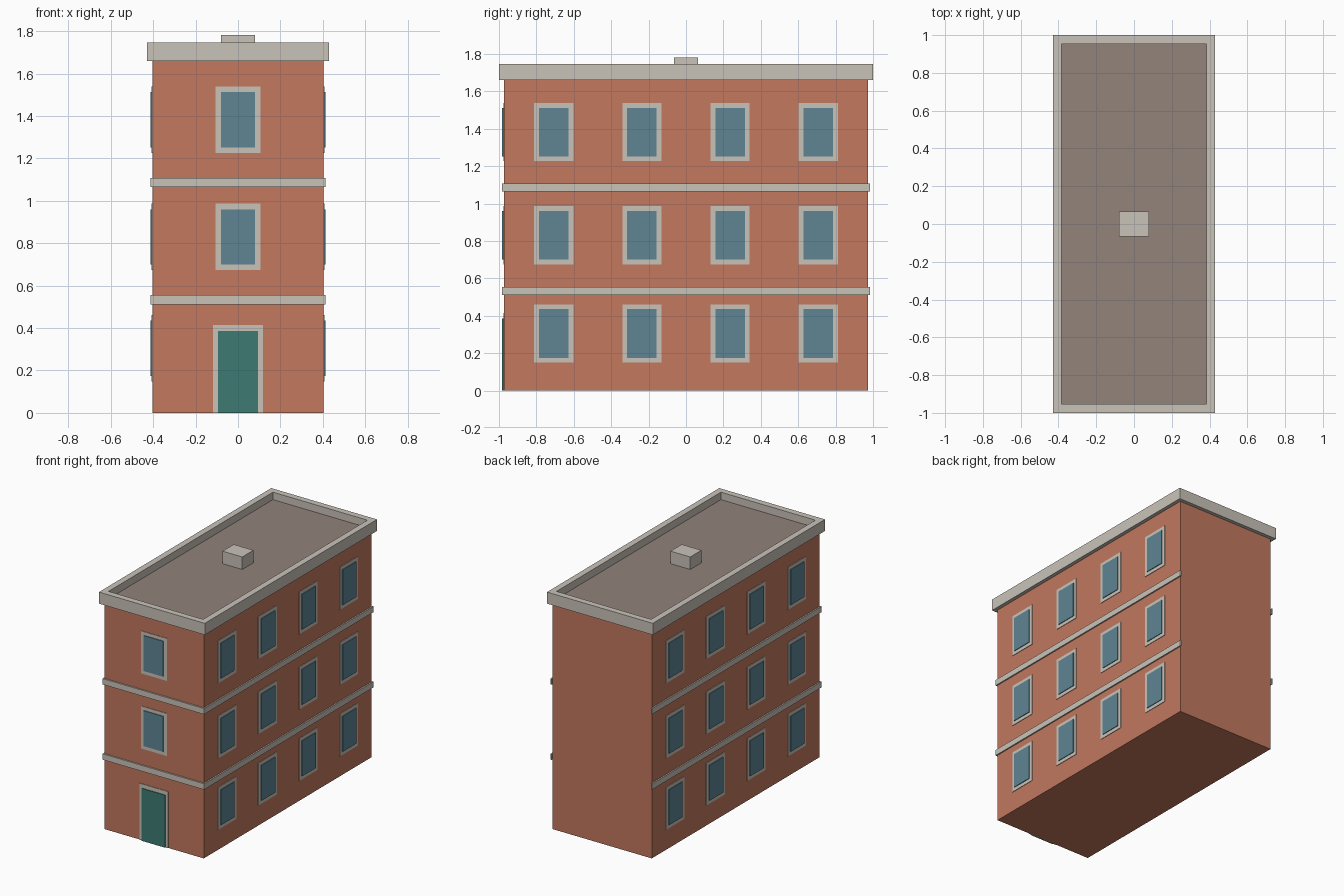
import bpy
import bmesh
from mathutils import Vector

if "Cube" in bpy.data.objects:
    bpy.data.objects.remove(bpy.data.objects["Cube"], do_unlink=True)


def material(name, r, g, b):
    m = bpy.data.materials.new(name)
    m.use_nodes = True
    m.diffuse_color = (r, g, b, 1)
    bsdf = m.node_tree.nodes["Principled BSDF"]
    bsdf.inputs["Base Color"].default_value = (r, g, b, 1)
    bsdf.inputs["Roughness"].default_value = 0.8
    return m


BRICK = material("brick", 0.54, 0.188, 0.112)
STONE = material("pale stone", 0.584, 0.546, 0.485)
ROOF = material("roof felt", 0.287, 0.227, 0.195)
GLASS = material("window glass", 0.112, 0.235, 0.296)
DOOR = material("green door", 0.047, 0.195, 0.168)

HALF_X, HALF_Y = 0.403, 0.973      # wall half sizes
EAVES, TOP = 1.66, 1.745           # cornice bottom and top
FRAME_OUT, PANE_OUT = 0.004, 0.0095


def box(name, low, high, mat):
    """Axis-aligned box between two corners."""
    low, high = Vector(low), Vector(high)
    bm = bmesh.new()
    bmesh.ops.create_cube(bm, size=1)
    bmesh.ops.scale(bm, vec=high - low, verts=bm.verts)
    bmesh.ops.translate(bm, vec=(low + high) / 2, verts=bm.verts)
    mesh = bpy.data.meshes.new(name)
    bm.to_mesh(mesh)
    bm.free()
    mesh.materials.append(mat)
    ob = bpy.data.objects.new(name, mesh)
    bpy.context.collection.objects.link(ob)
    return ob


def plate(name, wall, along, width, z0, z1, out, mat):
    """Thin plate on the front, left or right wall."""
    a, b = along - width / 2, along + width / 2
    if wall == "front":
        box(name, (a, -HALF_Y - out, z0), (b, -HALF_Y, z1), mat)
    else:
        side = 1 if wall == "left" else -1
        xs = sorted((side * HALF_X, side * (HALF_X + out)))
        box(name, (xs[0], a, z0), (xs[1], b, z1), mat)


def window(name, wall, along, z):
    plate(name + "_frame", wall, along, 0.21, z - 0.156, z + 0.156, FRAME_OUT, STONE)
    plate(name + "_glass", wall, along, 0.158, z - 0.13, z + 0.13, PANE_OUT, GLASS)


# Walls
box("walls", (-HALF_X, -HALF_Y, 0), (HALF_X, HALF_Y, EAVES + 0.01), BRICK)

# Cornice with a sunken roof deck
cornice = box("cornice", (-0.43, -1, EAVES), (0.43, 1, TOP), STONE)
cornice.data.materials.append(ROOF)
bm = bmesh.new()
bm.from_mesh(cornice.data)
deck = max(bm.faces, key=lambda f: f.calc_center_median().z)
bmesh.ops.inset_region(bm, faces=[deck], thickness=0.065)
rim = bmesh.ops.extrude_discrete_faces(bm, faces=[deck])["faces"][0]
bmesh.ops.translate(bm, vec=(0, 0, -0.055), verts=rim.verts)
rim.material_index = 1
bm.to_mesh(cornice.data)
bm.free()

# Roof vent
box("roof_vent", (-0.08, -0.065, TOP - 0.06), (0.08, 0.065, 1.782), STONE)

# Floor bands on the front and both sides
for floor, z in (("lower", 0.512), ("upper", 1.065)):
    top = z + 0.043
    box(floor + "_band_front", (-0.413, -0.984, z), (0.413, -HALF_Y, top), STONE)
    box(floor + "_band_left", (HALF_X, -HALF_Y, z), (0.413, 0.984, top), STONE)
    box(floor + "_band_right", (-0.413, -HALF_Y, z), (-HALF_X, 0.984, top), STONE)

# Windows: four per floor on each side, one on each upper floor in front
for floor, z in enumerate((0.305, 0.83, 1.382)):
    for wall in ("left", "right"):
        for i in range(4):
            window(f"{wall}_window_{floor}_{i}", wall, (i - 1.5) * 0.471, z)
    if floor:
        window(f"front_window_{floor}", "front", 0, z)

# Front door
plate("door_frame", "front", 0, 0.234, 0, 0.415, FRAME_OUT, STONE)
plate("door", "front", 0, 0.19, 0, 0.385, PANE_OUT, DOOR)
